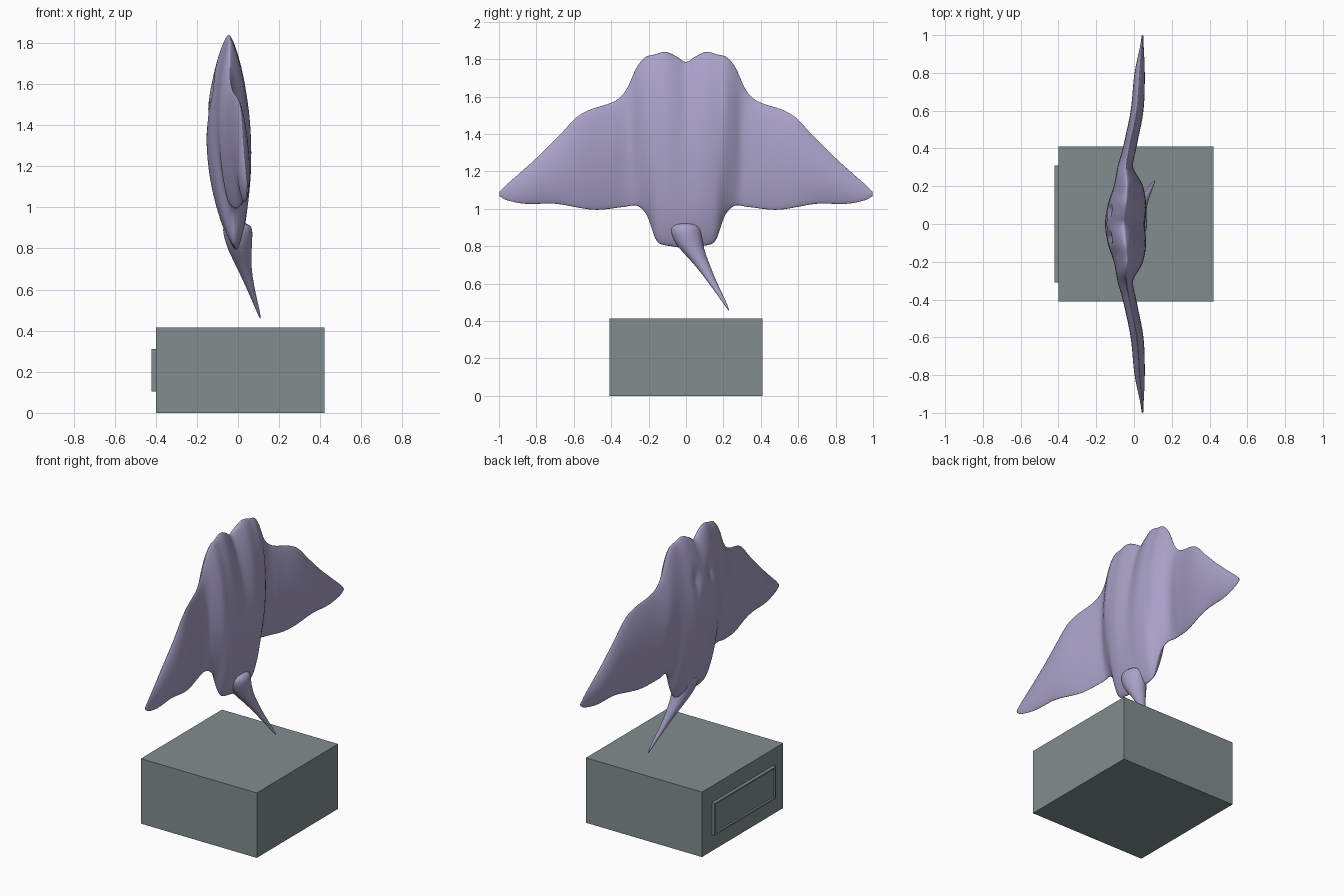
import bpy, bmesh
from math import pi, sin, cos, exp

if "Cube" in bpy.data.objects:
    bpy.data.objects.remove(bpy.data.objects["Cube"])


def material(name, rgb):
    m = bpy.data.materials.new(name)
    m.diffuse_color = (*rgb, 1)
    m.use_nodes = True
    m.node_tree.nodes["Principled BSDF"].inputs["Base Color"].default_value = m.diffuse_color
    return m


SKIN = material("lavender", (0.40, 0.36, 0.58))
STONE = material("grey_green", (0.22, 0.27, 0.27))


def finish(name, bm, mat):
    bmesh.ops.recalc_face_normals(bm, faces=bm.faces)
    me = bpy.data.meshes.new(name)
    bm.to_mesh(me)
    bm.free()
    ob = bpy.data.objects.new(name, me)
    bpy.context.collection.objects.link(ob)
    me.materials.append(mat)
    return ob


def curve_at(keys, y):
    """Smooth interpolation of (position, value) keys, mirrored about zero."""
    y = abs(y)
    k = [(-keys[1][0], keys[1][1])] + keys + [(2 * keys[-1][0] - keys[-2][0], keys[-1][1])]
    i = 1
    while i < len(k) - 3 and y > k[i + 1][0]:
        i += 1
    (ya, a), (yb, b), (yc, c), (yd, d) = k[i - 1:i + 3]
    h = yc - yb
    t = min(1, (y - yb) / h)
    m0, m1 = h * (c - a) / (yc - ya), h * (d - b) / (yd - yb)
    return ((2*t**3 - 3*t*t + 1) * b + (t**3 - 2*t*t + t) * m0
            + (3*t*t - 2*t**3) * c + (t**3 - t*t) * m1)


# outline and thickness of the ray across its half span
TOP = [(0, 1.785), (.05, 1.815), (.11, 1.84), (.17, 1.825), (.22, 1.81), (.265, 1.755),
       (.32, 1.636), (.38, 1.577), (.515, 1.53), (.585, 1.49), (.675, 1.395),
       (.78, 1.29), (.89, 1.19), (.97, 1.12), (1, 1.09)]
LOW = [(0, .79), (.08, .80), (.14, .813), (.165, .84), (.185, .90), (.21, .968), (.26, 1.016),
       (.33, 1.01), (.49, .995), (.70, 1.027), (.86, 1.027), (.97, 1.05), (1, 1.07)]
MID = [(0, -.03), (.2, -.03), (.3, -.04), (.4, -.025), (.6, .015), (.8, .03), (1, .045)]
FRONT = [(0, .122), (.1, .11), (.2, .077), (.3, .048), (.4, .035), (.6, .033), (.8, .027), (1, .004)]
BACK = [(0, .085), (.1, .093), (.2, .078), (.25, .058), (.3, .035), (.4, .037), (.6, .035),
        (.8, .027), (1, .004)]


def bump(y, z, cy, cz, sy, sz):
    return exp(-((y - cy) / sy) ** 2 - ((z - cz) / sz) ** 2)


# ray body and wings, lofted tip to tip
bm = bmesh.new()
COLS, N = 180, 64
prev = first = None
for i in range(COLS + 1):
    y = -1 + 2 * i / COLS
    lo, hi = curve_at(LOW, y), curve_at(TOP, y)
    mid, f, b = curve_at(MID, y), curve_at(FRONT, y), curve_at(BACK, y)
    body = max(0, 1 - abs(y) / .3)
    ring = []
    for j in range(N):
        a = 2 * pi * j / N
        t = (1 - cos(a)) / 2
        z = lo + (hi - lo) * t
        s = max(0, sin(pi * t)) ** .65
        x = mid + body * .05 * (.5 - t)
        if j > N // 2:                       # face side with eye and mouth hollows
            x -= f * s
            x += .03 * (bump(y, z, .07, 1.57, .025, .035) + bump(y, z, -.07, 1.57, .025, .035))
            x += .02 * bump(y, z, 0, 1.44 - 3 * y * y, .06, .018)
        else:
            x += b * s
        ring.append(bm.verts.new((x, y, z)))
    if prev:
        for j in range(N):
            k = (j + 1) % N
            bm.faces.new((prev[j], prev[k], ring[k], ring[j]))
    else:
        first = ring
    prev = ring
bm.faces.new(first)
bm.faces.new(prev)
ray = finish("ray_body", bm, SKIN)
ray.data.shade_smooth()
sm = ray.modifiers.new("soften", 'SMOOTH')
sm.factor, sm.iterations = .5, 2

# tapered tail sweeping to one side
bm = bmesh.new()
prev = None
PATH = [(-.005, -.005, .93, .09), (0, 0, .86, .085), (.01, .03, .785, .067), (.03, .085, .705, .041),
        (.063, .145, .60, .022), (.09, .195, .52, .013), (.11, .23, .455, .004)]
for x, y, z, r in PATH:
    ring = [bm.verts.new((x + r * .85 * cos(2*pi*j/16), y + r * sin(2*pi*j/16), z))
            for j in range(16)]
    if prev:
        for j in range(16):
            k = (j + 1) % 16
            bm.faces.new((prev[j], prev[k], ring[k], ring[j]))
    else:
        bm.faces.new(ring)
    prev = ring
bm.faces.new(prev)
tail = finish("tail", bm, SKIN)
tail.data.shade_smooth()
tail.modifiers.new("round", 'SUBSURF').levels = 2
tail.modifiers["round"].render_levels = 2


def box(lo, hi):
    bm = bmesh.new()
    bmesh.ops.create_cube(bm, size=1)
    for v in bm.verts:
        v.co = [(l + h) / 2 + c * (h - l) for l, h, c in zip(lo, hi, v.co)]
    return bm


# plinth
finish("plinth", box((-.40, -.41, 0), (.42, .41, .415)), STONE)

# blank plaque with a raised rim
bm = box((-.42, -.31, .105), (-.395, .31, .31))
face = [min(bm.faces, key=lambda f: f.calc_center_median().x)]
bmesh.ops.inset_region(bm, faces=face, thickness=.015)
bmesh.ops.inset_region(bm, faces=face, thickness=.002)
for v in face[0].verts:
    v.co.x += .01
finish("plaque", bm, STONE)
